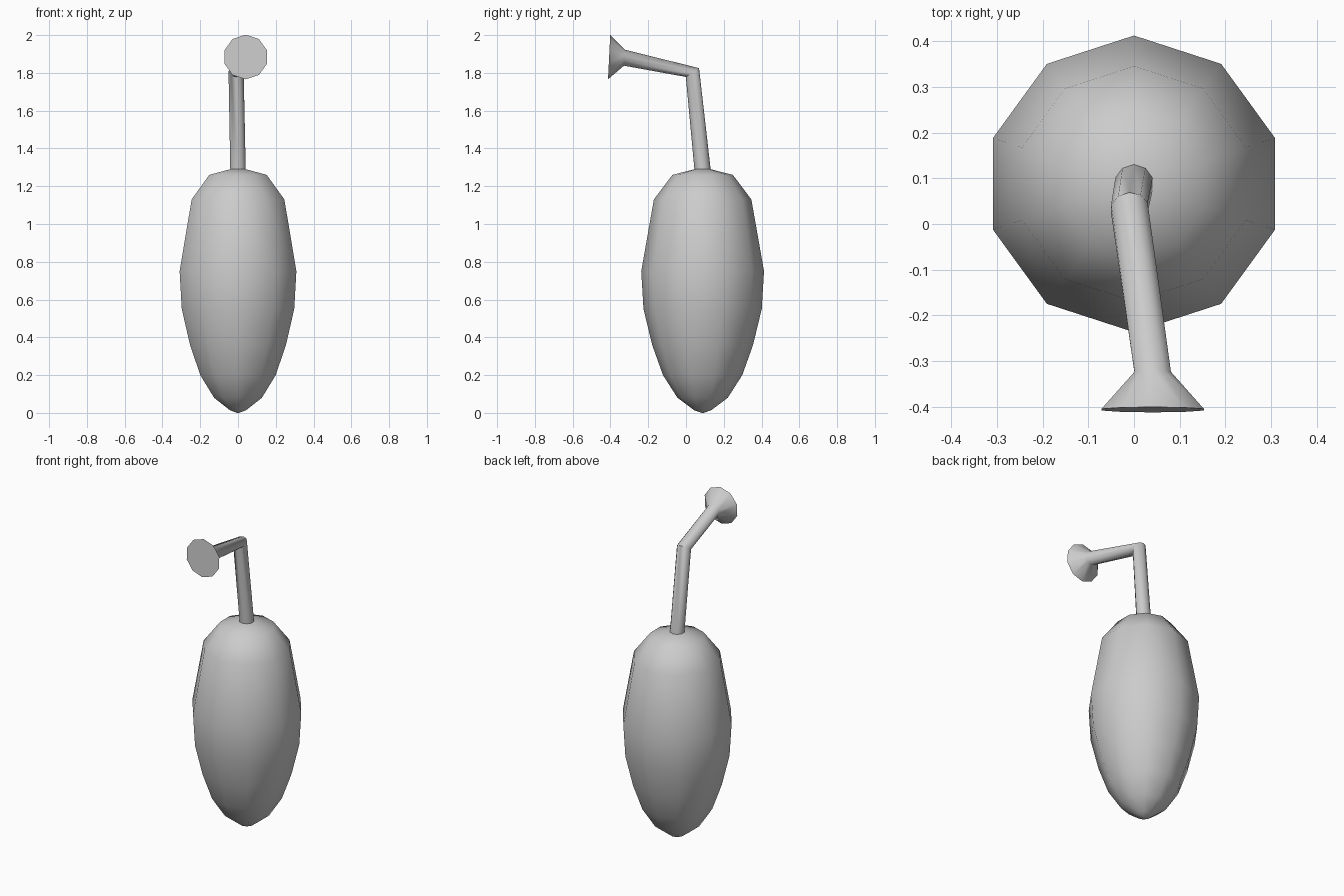
import bpy, bmesh, math
from mathutils import Vector

if "Cube" in bpy.data.objects:
    bpy.data.objects.remove(bpy.data.objects["Cube"])

SIDES = 10


def loft(name, rings, cap_start=False, cap_end=False, angle=50):
    """Skin rings given as (centre, first-vertex direction, side direction, radius)."""
    bm = bmesh.new()
    loops = []
    for centre, up, side, r in rings:
        c, u, s = Vector(centre), Vector(up).normalized(), Vector(side).normalized()
        loops.append([bm.verts.new(c + r * (math.cos(t) * u + math.sin(t) * s))
                      for t in (2 * math.pi * i / SIDES for i in range(SIDES))])
    for a, b in zip(loops, loops[1:]):
        for i in range(SIDES):
            j = (i + 1) % SIDES
            bm.faces.new((a[i], a[j], b[j], b[i]))
    if cap_start:
        bm.faces.new(loops[0])
    if cap_end:
        bm.faces.new(loops[-1])
    bmesh.ops.recalc_face_normals(bm, faces=bm.faces)
    mesh = bpy.data.meshes.new(name)
    bm.to_mesh(mesh)
    bm.free()
    obj = bpy.data.objects.new(name, mesh)
    bpy.context.collection.objects.link(obj)
    bpy.ops.object.select_all(action='DESELECT')
    obj.select_set(True)
    bpy.context.view_layer.objects.active = obj
    bpy.ops.object.shade_smooth_by_angle(angle=math.radians(angle))
    return obj


# Egg-shaped body: (z, radius)
profile = [(0.0, 0.005), (0.014, 0.045), (0.08, 0.133), (0.20, 0.21), (0.36, 0.267),
           (0.55, 0.313), (0.75, 0.325), (1.13, 0.258), (1.26, 0.16), (1.29, 0.043)]
loft("body", [((0, 0.088, z), (0, 1, 0), (1, 0, 0), r) for z, r in profile],
     cap_start=True, cap_end=True)

# Bent stem ending in a flared mouth
loft("stem", [
    ((0, 0.088, 1.285), (0, 1, 0), (1, 0, 0), 0.043),
    ((-0.01, 0.034, 1.802), (0, 0.83, 0.55), (1, 0.05, 0), 0.042),
    ((0.041, -0.325, 1.88), (0, 0.08, 1), (1, 0, 0), 0.042),
    ((0.041, -0.407, 1.884), (0, 0.05, 1), (1, 0, 0), 0.118),
], cap_end=True)
